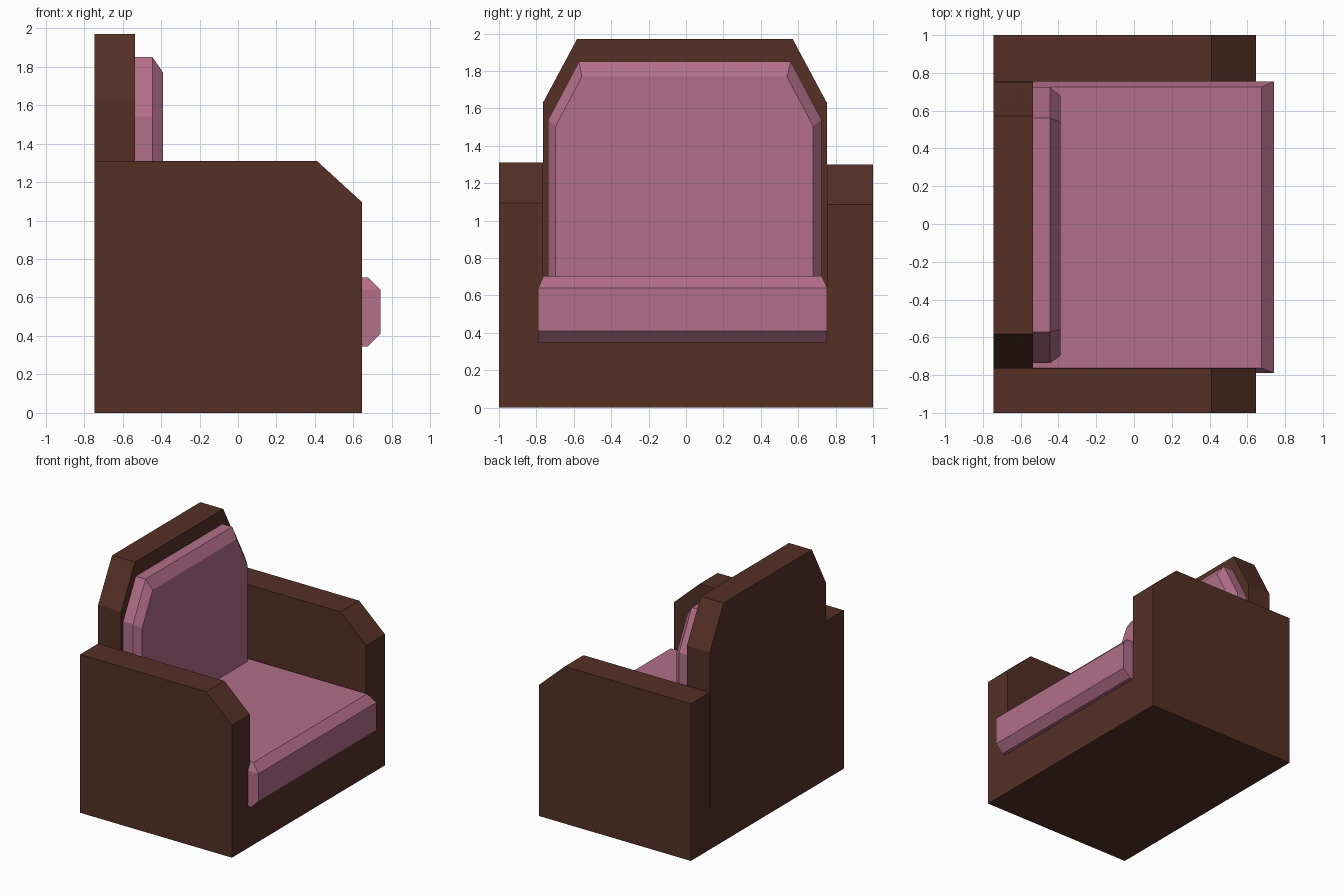
import bpy, bmesh

if "Cube" in bpy.data.objects:
    bpy.data.objects.remove(bpy.data.objects["Cube"])


def material(name, rgb):
    m = bpy.data.materials.new(name)
    m.diffuse_color = (*rgb, 1)
    m.use_nodes = True
    m.node_tree.nodes["Principled BSDF"].inputs["Base Color"].default_value = m.diffuse_color
    return m


WOOD = material("dark brown", (0.089, 0.0296, 0.0185))
FABRIC = material("dusty pink", (0.445, 0.156, 0.246))


def loft(name, rings, mat):
    """Flat-faced solid through matching rings of points, capped at both ends."""
    bm = bmesh.new()
    rows = [[bm.verts.new(p) for p in ring] for ring in rings]
    n = len(rows[0])
    for a, b in zip(rows, rows[1:]):
        for i in range(n):
            j = (i + 1) % n
            bm.faces.new((a[i], a[j], b[j], b[i]))
    bm.faces.new(rows[0])
    bm.faces.new(rows[-1])
    bmesh.ops.recalc_face_normals(bm, faces=bm.faces)
    mesh = bpy.data.meshes.new(name)
    bm.to_mesh(mesh)
    bm.free()
    mesh.materials.append(mat)
    obj = bpy.data.objects.new(name, mesh)
    bpy.context.collection.objects.link(obj)
    return obj


def rect(x0, x1, y0, y1, z):
    return [(x0, y0, z), (x1, y0, z), (x1, y1, z), (x0, y1, z)]


def clipped_panel(x, y0, y1, z0, shoulder, top, cut):
    """Upright outline at depth x with both top corners clipped."""
    yz = [(y0, z0), (y0, shoulder), (y0 + cut, top),
          (y1 - cut, top), (y1, shoulder), (y1, z0)]
    return [(x, y, z) for y, z in yz]


BACK, FRONT, PANEL = -0.745, 0.645, -0.535
DECK = 0.345  # top of the base

# Base block
loft("base", [rect(BACK, FRONT, -1, 1, 0), rect(BACK, FRONT, -1, 1, DECK)], WOOD)

# Arms: side profile with a clipped front corner
for name, ya, yb, top in (("left_arm", -1, -0.765, 1.31),
                          ("right_arm", 0.755, 1, 1.30)):
    profile = [(BACK, DECK), (FRONT, DECK), (FRONT, top - 0.215),
               (0.41, top), (BACK, top)]
    loft(name, [[(x, y, z) for x, z in profile] for y in (ya, yb)], WOOD)

# Backrest panel
loft("backrest", [clipped_panel(x, -0.765, 0.753, DECK, 1.63, 1.97, 0.182)
                  for x in (BACK, PANEL)], WOOD)

# Back cushion with a bevelled front
loft("back_cushion", [
    clipped_panel(PANEL, -0.737, 0.725, 0.6, 1.54, 1.85, 0.165),
    clipped_panel(-0.445, -0.737, 0.725, 0.6, 1.54, 1.85, 0.165),
    clipped_panel(-0.39, -0.697, 0.68, 0.6, 1.505, 1.77, 0.14)], FABRIC)

# Seat cushion, bevelled along the front and top edges
loft("seat_cushion", [
    rect(PANEL, 0.675, -0.79, 0.755, DECK),
    rect(PANEL, 0.74, -0.79, 0.755, 0.41),
    rect(PANEL, 0.74, -0.79, 0.755, 0.64),
    rect(PANEL, 0.675, -0.762, 0.725, 0.705)], FABRIC)
